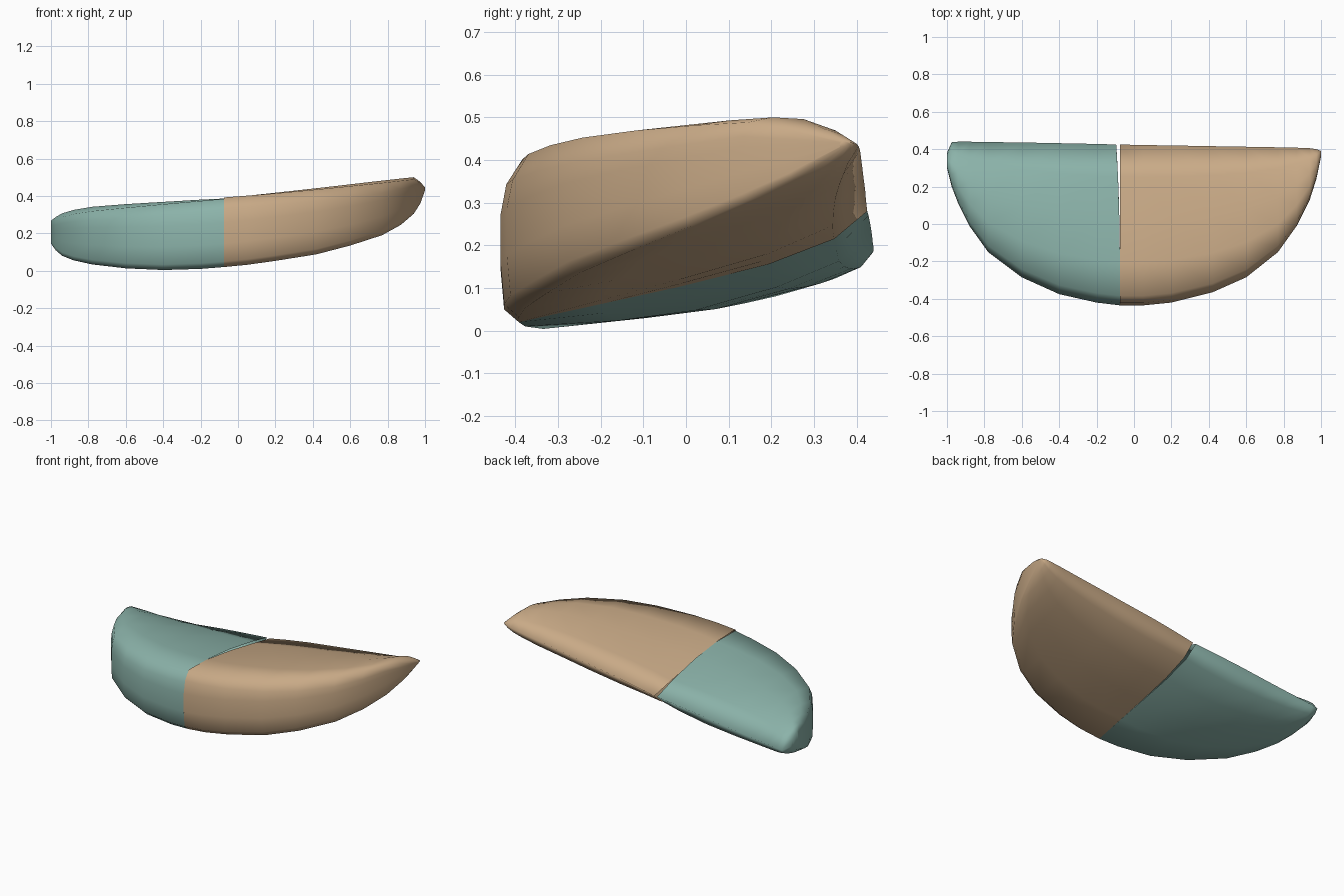
import bpy, bmesh

cube = bpy.data.objects.get("Cube")
if cube:
    bpy.data.objects.remove(cube, do_unlink=True)


def material(name, color):
    m = bpy.data.materials.new(name)
    m.use_nodes = True
    m.diffuse_color = (*color, 1)
    m.node_tree.nodes["Principled BSDF"].inputs["Base Color"].default_value = (*color, 1)
    return m


def section(front, back, low, edge, high, full, belly):
    """Closed wedge section: thin back edge, top, rounded front wall, bottom."""
    width = back - front
    top = [(.8, .3 + .25 * full), (.53, .68 + .26 * full),
           (.27, .95 + .05 * full), (.06, 1 - .17 * full)]
    wall = [(.016, .85 - .08 * full), (0, .64), (0, .34), (.01, .08)]
    bottom = [(.05, 1), (.27, .84 + .1 * belly), (.49, .68 + .18 * belly),
              (.73, .48 + .15 * belly), (.91, .25 + .13 * belly)]
    pts = [(1, edge)]
    pts += [(u, edge + v * (high - edge)) for u, v in top]
    pts += [(u, low + v * (high - low)) for u, v in wall]
    pts += [(u, edge - v * (edge - low)) for u, v in bottom]
    return [(front + u * width, z, u) for u, z in pts]


def wedge(name, stations, mat, split, start, belly):
    """Loft an open shell from the joint (first station) to a closed tip."""
    bm = bmesh.new()
    rings = []
    for i, (x, *dims) in enumerate(stations):
        full = min(start + i / 5, 1)
        pts = section(*dims, full, belly * min(i / 2, 1))
        gap = split if i == 0 else 0
        rings.append([bm.verts.new((x - gap * u ** 3, y, z)) for y, z, u in pts])
    n = len(rings[0])
    for a, b in zip(rings, rings[1:]):
        for j in range(n):
            k = (j + 1) % n
            bm.faces.new((a[j], a[k], b[k], b[j]))
    bm.faces.new(rings[-1])
    bmesh.ops.recalc_face_normals(bm, faces=bm.faces)
    for f in bm.faces:
        f.smooth = True
    me = bpy.data.meshes.new(name)
    bm.to_mesh(me)
    bm.free()
    me.materials.append(mat)
    bpy.context.collection.objects.link(bpy.data.objects.new(name, me))


teal = material("muted teal", (.26, .45, .40))
tan = material("warm tan", (.58, .40, .24))

# Each station: x, front y, back y, lowest z, back edge z, highest z
right_stations = [
    (-.075, -.435, .425, .02, .28, .39),
    (-.2, -.42, .428, .01, .27, .383),
    (-.4, -.375, .432, .004, .25, .37),
    (-.6, -.285, .436, .013, .225, .357),
    (-.78, -.15, .438, .034, .205, .342),
    (-.88, -.01, .44, .056, .195, .325),
    (-.94, .11, .44, .08, .187, .307),
    (-.975, .20, .437, .11, .182, .287),
    (-1, .30, .38, .145, .19, .268),
]
left_stations = [
    (-.075, -.435, .425, .02, .28, .392),
    (.05, -.435, .422, .032, .305, .405),
    (.2, -.42, .42, .053, .33, .42),
    (.42, -.365, .416, .088, .36, .443),
    (.6, -.285, .413, .135, .385, .463),
    (.77, -.15, .41, .19, .408, .482),
    (.87, -.01, .408, .245, .422, .493),
    (.94, .13, .405, .305, .432, .5),
    (.975, .24, .40, .36, .438, .475),
    (1, .36, .39, .43, .44, .445),
]
wedge("right_half", right_stations, teal, .02, .3, .8)
wedge("left_half", left_stations, tan, 0, 0, .4)
